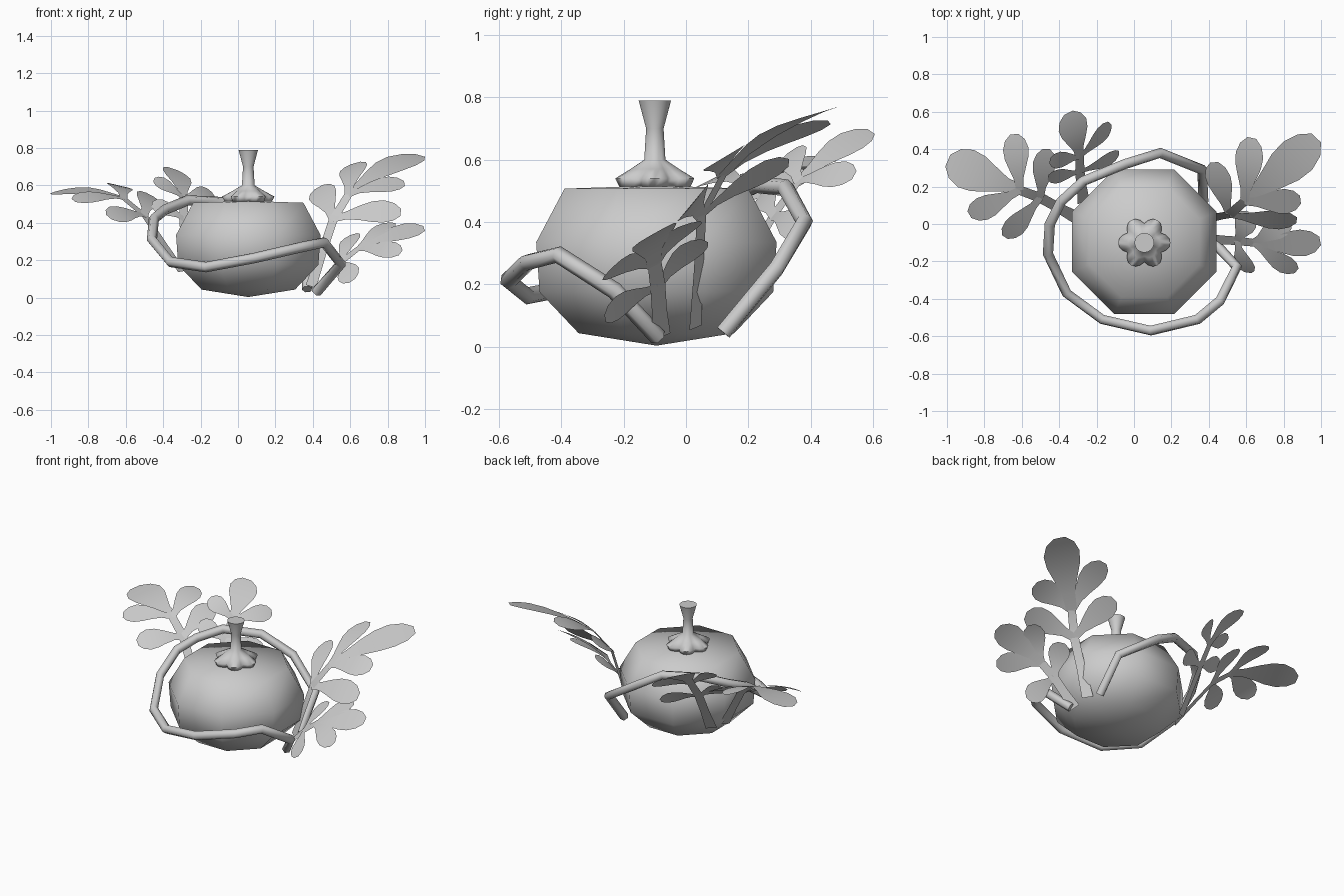
import bpy, math
from math import cos, pi, sin
from mathutils import Vector as V

if "Cube" in bpy.data.objects:
    bpy.data.objects.remove(bpy.data.objects["Cube"])


def mesh(name, verts, faces, angle=60):
    me = bpy.data.meshes.new(name)
    me.from_pydata([tuple(v) for v in verts], [], faces)
    ob = bpy.data.objects.new(name, me)
    bpy.context.collection.objects.link(ob)
    bpy.context.view_layer.objects.active = ob
    ob.select_set(True)
    bpy.ops.object.shade_smooth_by_angle(angle=math.radians(angle))
    ob.select_set(False)
    return ob


def lathe(name, center, sides, profile, turn, radius_at=lambda i, k: 1, angle=60):
    """Spin (radius, z) rings; closed with a centre point at each end."""
    cx, cy = center
    verts, faces = [], []
    inner = profile[1:-1]
    for k, (r, z) in enumerate(inner):
        for i in range(sides):
            a = turn + 2 * pi * i / sides
            q = r * radius_at(i, k)
            verts.append((cx + q * cos(a), cy + q * sin(a), z))
    lo, hi = len(verts), len(verts) + 1
    verts += [(cx, cy, profile[0][1]), (cx, cy, profile[-1][1])]
    top = (len(inner) - 1) * sides
    for i in range(sides):
        j = (i + 1) % sides
        for k in range(len(inner) - 1):
            b = k * sides
            faces.append((b + i, b + j, b + j + sides, b + i + sides))
        faces.append((lo, j, i))
        faces.append((hi, top + i, top + j))
    return mesh(name, verts, faces, angle)


# octagonal gourd body (profile in flat-side radii)
k8 = 1 / cos(pi / 8)
lathe("body", (0.055, -0.095), 8,
      [(0, .003)] + [(r * k8, z) for r, z in
       ((.25, .043), (.375, .175), (.386, .335), (.295, .507))] + [(0, .517)],
      pi / 8, angle=100)

# stem: six-lobed foot narrowing into a flared stalk
depth = (.26, .26, .15)
lathe("stem", (0.055, -0.1), 36,
      [(0, .51), (.125, .512), (.14, .54), (.085, .57), (.034, .6),
       (.028, .70), (.052, .79), (0, .79)], 0,
      lambda i, k: 1 - (depth[k] * (1 - abs(cos(pi * i / 6))) if k < 3 else 0),
      angle=85)

# vine wrapped round the body
path = [(.42, -.09, .03), (.55, -.23, .18), (.46, -.41, .295), (.34, -.51, .27),
        (.09, -.57, .212), (-.17, -.51, .163), (-.36, -.37, .19), (-.46, -.16, .31),
        (-.45, 0, .42), (-.39, .12, .47), (-.27, .23, .52), (-.05, .32, .51),
        (.14, .38, .40), (.365, .29, .25), (.37, .12, .045)]
cu = bpy.data.curves.new("vine", 'CURVE')
cu.dimensions = '3D'
cu.bevel_depth = .028
cu.bevel_resolution = 1
cu.use_fill_caps = True
sp = cu.splines.new('POLY')
sp.points.add(len(path) - 1)
for p, c in zip(sp.points, path):
    p.co = (*c, 1)
vine = bpy.data.objects.new("vine", cu)
bpy.context.collection.objects.link(vine)


def ribbon(verts, faces, spine, widths, normal):
    """Flat strip following a spine."""
    b = len(verts)
    n = len(spine)
    for i, p in enumerate(spine):
        d = spine[min(i + 1, n - 1)] - spine[max(i - 1, 0)]
        s = d.cross(normal).normalized() * widths[i] / 2
        verts += [p - s, p + s]
    for i in range(n - 1):
        q = b + 2 * i
        faces.append((q, q + 1, q + 3, q + 2))


LOBE = ((0, .3), (.2, .36), (.4, .66), (.58, .93), (.75, 1), (.9, .78), (1, .32))


def leaf(name, base, low, high, tip, pairs, w_tip, w_side):
    """Lobed leaf: stalk, end lobe, then side lobes (upper pair, lower pair)."""
    base, low, high, tip = map(V, (base, low, high, tip))
    pairs = [V(p) for p in pairs]

    def facing(along, side):
        n = along.cross(side).normalized()
        return n if n.z > 0 else -n

    # the leaf arches, so each pair of lobes faces a different way
    stalk, mid, end = [(b - a).normalized() for a, b in ((base, low), (low, high), (high, tip))]
    n_tip = facing(end, pairs[0] - pairs[1])
    n_up = facing(mid + end, pairs[0] - pairs[1])
    n_low = facing(stalk * .25 + mid + end * .3, pairs[2] - pairs[3])
    verts, faces = [], []
    ribbon(verts, faces, [base, base.lerp(low, .5), low, high], (.07, .055, .055, .05), n_low)
    for i, t in enumerate([tip] + pairs):
        start = high if i < 3 else low
        n = (n_tip, n_up, n_up, n_low, n_low)[i]
        w = w_tip if i == 0 else w_side
        spine = [start.lerp(t, f) + n_tip * .06 * (t - start).length * 4 * f * (1 - f)
                 for f, _ in LOBE]
        ribbon(verts, faces, spine, [w * k for _, k in LOBE], n)
    mesh(name, verts, faces)


leaf("right_large_leaf", (.39, .03, .06), (.51, .05, .42), (.59, .12, .55), (.975, .46, .76),
     ((.89, .13, .61), (.63, .46, .72), (.87, .02, .455), (.43, .33, .59)), .22, .155)
leaf("right_small_leaf", (.40, -.08, .03), (.55, -.09, .19), (.64, -.10, .26), (.995, -.09, .37),
     ((.87, -.25, .24), (.83, .03, .40), (.61, -.26, .09), (.62, .06, .34)), .165, .13)
leaf("left_large_leaf", (-.30, .03, .14), (-.50, .14, .44), (-.61, .18, .53), (-.995, .34, .56),
     ((-.88, .05, .52), (-.64, .48, .60), (-.69, -.07, .43), (-.47, .40, .55)), .22, .14)
leaf("left_small_leaf", (-.27, .12, .14), (-.29, .28, .42), (-.29, .36, .53), (-.35, .595, .69),
     ((-.13, .54, .55), (-.45, .34, .63), (-.08, .38, .37), (-.46, .25, .50)), .17, .11)
